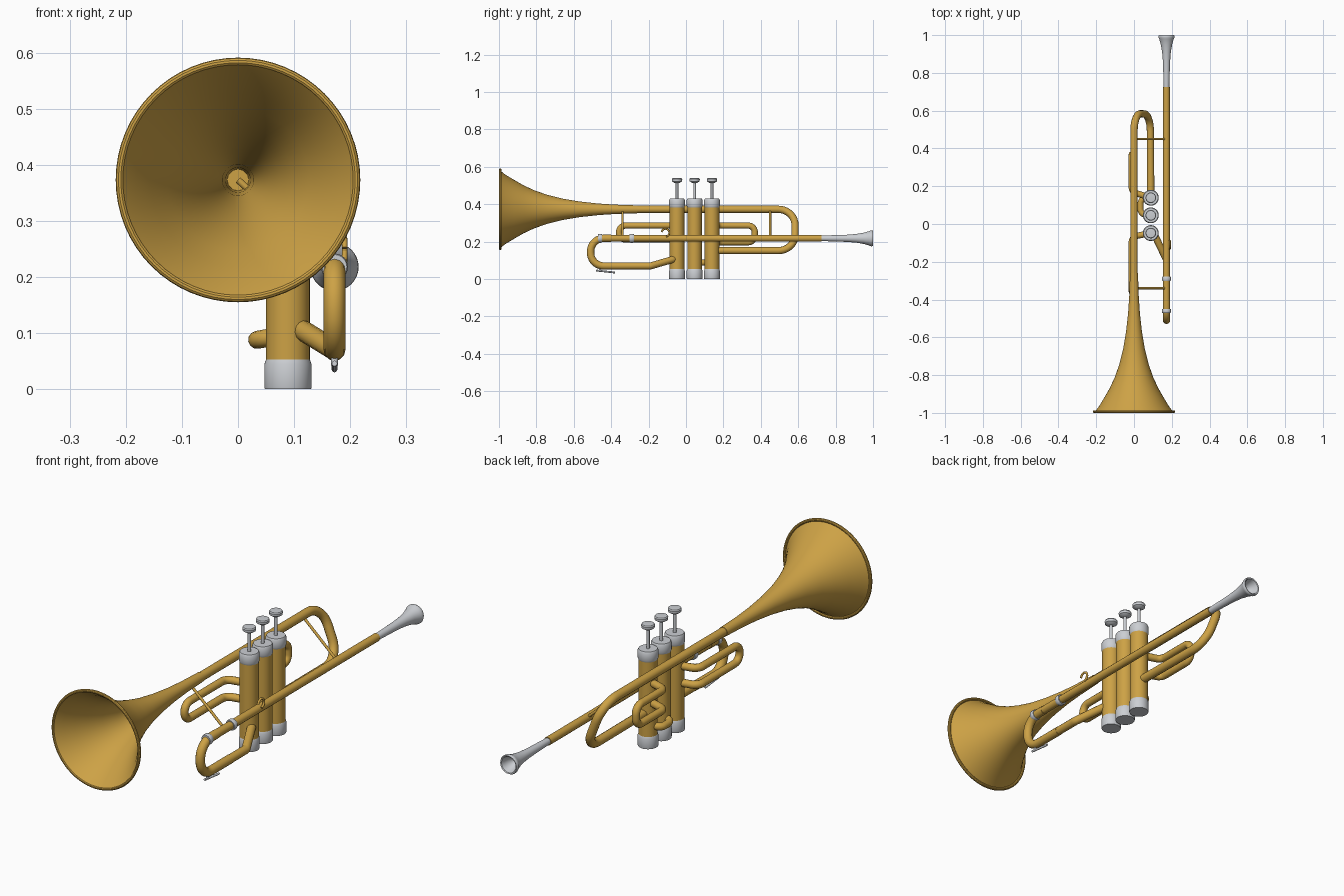
import bpy, bmesh, math
from mathutils import Vector, Matrix
from mathutils.geometry import interpolate_bezier

cube = bpy.data.objects.get("Cube")
if cube:
    bpy.data.objects.remove(cube, do_unlink=True)


def material(name, rgb):
    m = bpy.data.materials.new(name)
    m.use_nodes = True
    m.diffuse_color = (*rgb, 1)
    m.node_tree.nodes["Principled BSDF"].inputs["Base Color"].default_value = (*rgb, 1)
    return m


BRASS = material("brass", (0.61, 0.36, 0.06))
SILVER = material("silver", (0.60, 0.62, 0.65))


def select(ob):
    bpy.ops.object.select_all(action="DESELECT")
    bpy.context.view_layer.objects.active = ob
    ob.select_set(True)


def lathe(name, profile, mat, at, axis="z", steps=40):
    """Revolve (radius, height) points around the z or y axis through 'at'."""
    bm = bmesh.new()
    verts = [bm.verts.new((r, 0, h)) for r, h in profile]
    edges = [bm.edges.new(pair) for pair in zip(verts, verts[1:])]
    bmesh.ops.spin(bm, geom=verts + edges, cent=(0, 0, 0), axis=(0, 0, 1),
                   angle=math.tau, steps=steps)
    bmesh.ops.remove_doubles(bm, verts=bm.verts, dist=1e-5)
    bmesh.ops.recalc_face_normals(bm, faces=bm.faces)
    if axis == "y":
        bm.transform(Matrix.Rotation(-math.pi / 2, 4, "X"))
    bm.transform(Matrix.Translation(at))
    mesh = bpy.data.meshes.new(name)
    bm.to_mesh(mesh)
    bm.free()
    mesh.materials.append(mat)
    ob = bpy.data.objects.new(name, mesh)
    bpy.context.collection.objects.link(ob)
    select(ob)
    bpy.ops.object.shade_smooth_by_angle(angle=math.radians(35))
    return ob


def rounded(points, radius):
    """Replace each inner corner of a path with a circular bend."""
    pts = [Vector(p) for p in points]
    path = [pts[0]]
    for a, b, c in zip(pts, pts[1:], pts[2:]):
        u, v = (b - a).normalized(), (c - b).normalized()
        turn = u.angle(v)
        d = radius * math.tan(turn / 2)
        k = radius * 4 / 3 * math.tan(turn / 4)
        s, e = b - u * d, b + v * d
        path += interpolate_bezier(s, s + u * k, e - v * k, e, 10)
    return path + [pts[-1]]


def tube(name, points, thickness, mat=BRASS, bend=0.03):
    """Sweep a round section along a path with rounded corners."""
    path = rounded(points, bend)
    curve = bpy.data.curves.new(name, "CURVE")
    curve.dimensions = "3D"
    curve.bevel_depth = thickness
    curve.bevel_resolution = 4
    curve.use_fill_caps = True
    spline = curve.splines.new("POLY")
    spline.points.add(len(path) - 1)
    for point, co in zip(spline.points, path):
        point.co = (*co, 1)
    curve.materials.append(mat)
    ob = bpy.data.objects.new(name, curve)
    bpy.context.collection.objects.link(ob)
    select(ob)
    bpy.ops.object.convert(target="MESH")
    bpy.ops.object.shade_smooth_by_angle(angle=math.radians(50))


BELL_Z, PIPE_X, PIPE_Z, VALVE_X = 0.373, 0.172, 0.218, 0.089
VALVE_Y = (-0.048, 0.046, 0.139)

# Flared bell with a thin wall and a rolled rim
flare = [(0.208, -0.995), (0.185, -0.965), (0.158, -0.92), (0.129, -0.87),
         (0.101, -0.81), (0.077, -0.74), (0.057, -0.66), (0.042, -0.57),
         (0.031, -0.47), (0.025, -0.38), (0.021, -0.26)]
inside = [(r - 0.003, h) for r, h in reversed(flare)]
lathe("bell", flare + inside + flare[:1], BRASS, (0, 0, BELL_Z), "y", 64)
rim = [(0.211 + 0.007 * math.cos(i * math.pi / 5), -0.993 + 0.007 * math.sin(i * math.pi / 5))
       for i in range(11)]
lathe("bell_rim", rim, BRASS, (0, 0, BELL_Z), "y", 64)

# Main tube: back from the bell, round the bow, into the rear valve
tube("main_tube", [(0, -0.3, BELL_Z), (0, 0.583, BELL_Z), (0.086, 0.583, 0.152),
                   (VALVE_X, VALVE_Y[2], 0.152)], 0.0195, bend=0.09)

# Mouthpiece pipe, and the front tuning slide that feeds the first valve
tube("lead_pipe", [(PIPE_X, -0.45, PIPE_Z), (PIPE_X, 0.725, PIPE_Z)], 0.018)
tube("tuning_slide", [(PIPE_X, -0.4, PIPE_Z), (PIPE_X, -0.51, PIPE_Z),
                      (PIPE_X, -0.51, 0.07), (PIPE_X, -0.3, 0.07)], 0.0195, bend=0.07)
tube("tuning_slide_return", [(PIPE_X, -0.31, 0.07), (PIPE_X, -0.19, 0.07),
                             (0.115, -0.07, 0.105), (VALVE_X, VALVE_Y[0], 0.108)], 0.0185)
for label, y in (("front", -0.46), ("rear", -0.29)):
    ferrule = [(0, -0.011), (0.022, -0.011), (0.024, -0.006), (0.024, 0.006),
               (0.022, 0.011), (0, 0.011)]
    lathe(label + "_ferrule", ferrule, SILVER, (PIPE_X, y, PIPE_Z), "y", 24)

# Mouthpiece with an open cup
cup = [(0, 0.70), (0.014, 0.70), (0.0145, 0.72), (0.017, 0.80), (0.019, 0.86),
       (0.023, 0.91), (0.030, 0.95), (0.038, 0.978), (0.042, 0.986), (0.043, 0.994),
       (0.040, 1.0), (0.035, 0.998), (0.031, 0.985), (0.024, 0.963), (0.010, 0.945), (0, 0.93)]
lathe("mouthpiece", cup, SILVER, (PIPE_X, 0, PIPE_Z), "y", 32)

# Three valves
for label, y in zip(("first", "second", "third"), VALVE_Y):
    at = (VALVE_X, y, 0)
    lathe(label + "_valve_body", [(0, 0.03), (0.039, 0.03), (0.039, 0.40), (0, 0.40)], BRASS, at)
    lathe(label + "_bottom_cap", [(0, 0), (0.041, 0), (0.042, 0.003), (0.042, 0.045),
                                  (0.039, 0.053), (0, 0.053)], SILVER, at)
    lathe(label + "_top_cap", [(0, 0.384), (0.039, 0.384), (0.042, 0.391), (0.042, 0.422),
                               (0.038, 0.43), (0, 0.43)], SILVER, at)
    lathe(label + "_valve_stem", [(0, 0.42), (0.007, 0.42), (0.007, 0.52), (0, 0.52)],
          SILVER, at, steps=16)
    lathe(label + "_valve_button", [(0, 0.514), (0.015, 0.515), (0.027, 0.523), (0.028, 0.534),
                                    (0.025, 0.539), (0, 0.541)], SILVER, at, steps=32)


# Valve slides: out of the valve, along the body, and round a vertical bend
def valve_slide(name, y, y_bend, y_end, top, bottom):
    upper = [(VALVE_X, y, top), (-0.012, y_bend, top), (-0.012, y_end, top)]
    lower = [(px, py, bottom) for px, py, _ in reversed(upper)]
    tube(name, upper + lower, 0.0165, bend=0.036)


valve_slide("first_valve_slide", VALVE_Y[0], -0.068, -0.358, 0.286, 0.211)
valve_slide("third_valve_slide", VALVE_Y[2], 0.17, 0.368, 0.286, 0.197)
tube("valve_connector", [(VALVE_X, VALVE_Y[1], 0.098), (0.034, 0.052, 0.088),
                         (0.034, 0.133, 0.088), (VALVE_X, VALVE_Y[2], 0.098)], 0.016)

# Cross braces between the bell tube and the mouthpiece pipe
for label, y in (("front", -0.34), ("rear", 0.45)):
    tube(label + "_brace", [(0, y, BELL_Z), (PIPE_X, y, PIPE_Z)], 0.006)

# Finger hook and water key
arc = [math.radians(a) for a in range(-80, 171, 25)]
tube("finger_hook", [(0.19, -0.11 + 0.021 * math.cos(a), 0.248 + 0.021 * math.sin(a))
                     for a in arc], 0.005, bend=0.004)
tube("water_key", [(PIPE_X, -0.48, 0.046), (PIPE_X, -0.38, 0.035)], 0.005, SILVER)
tube("water_key_post", [(PIPE_X, -0.46, 0.062), (PIPE_X, -0.46, 0.042)], 0.006, SILVER)
